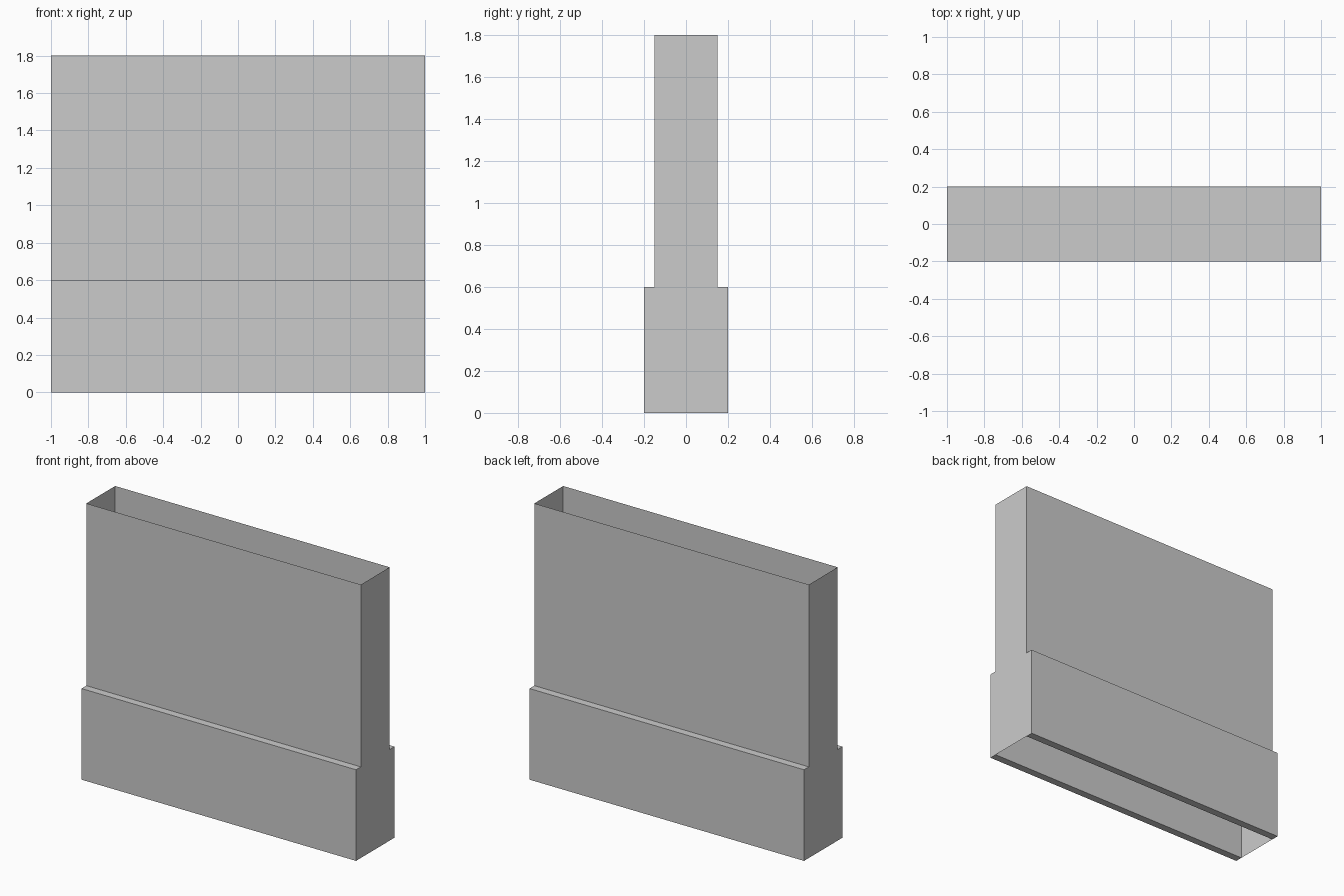
import bpy
import bmesh
from mathutils import Vector

default = bpy.data.objects.get("Cube")
if default:
    bpy.data.objects.remove(default, do_unlink=True)

LENGTH = 2.0
CORE_DEPTH = 0.3
BAR_DEPTH = 0.05
BASE_TOP = 0.6
TOP = 1.8

grey = bpy.data.materials.new("plain_grey")
grey.use_nodes = True
colour = (0.6, 0.6, 0.6, 1)
grey.diffuse_color = colour
grey.node_tree.nodes["Principled BSDF"].inputs["Base Color"].default_value = colour


def box(name, y, depth, bottom, top, open_sides=()):
    """Full-length box; faces whose normal is in open_sides are left out."""
    bm = bmesh.new()
    bmesh.ops.create_cube(bm, size=1)
    bm.normal_update()
    gaps = [f for f in bm.faces
            if any(f.normal.dot(Vector(s)) > 0.9 for s in open_sides)]
    bmesh.ops.delete(bm, geom=gaps, context='FACES')
    bmesh.ops.scale(bm, vec=(LENGTH, depth, top - bottom), verts=bm.verts)
    bmesh.ops.translate(bm, vec=(0, y, (bottom + top) / 2), verts=bm.verts)
    mesh = bpy.data.meshes.new(name)
    bm.to_mesh(mesh)
    bm.free()
    mesh.materials.append(grey)
    obj = bpy.data.objects.new(name, mesh)
    bpy.context.collection.objects.link(obj)
    return obj


UP, DOWN, FRONT, BACK = (0, 0, 1), (0, 0, -1), (0, -1, 0), (0, 1, 0)

# Thin-walled upper trough, open at the top, with its floor level with the ledges
box("upper_trough", 0, CORE_DEPTH, BASE_TOP, TOP, [UP])

# End panels closing the hollow base between the two bars
box("base_end_panels", 0, CORE_DEPTH, 0, BASE_TOP, [UP, DOWN, FRONT, BACK])

# Solid bars along the front and back of the base
for name, side in (("front_base_bar", -1), ("back_base_bar", 1)):
    box(name, side * (CORE_DEPTH + BAR_DEPTH) / 2, BAR_DEPTH, 0, BASE_TOP)
